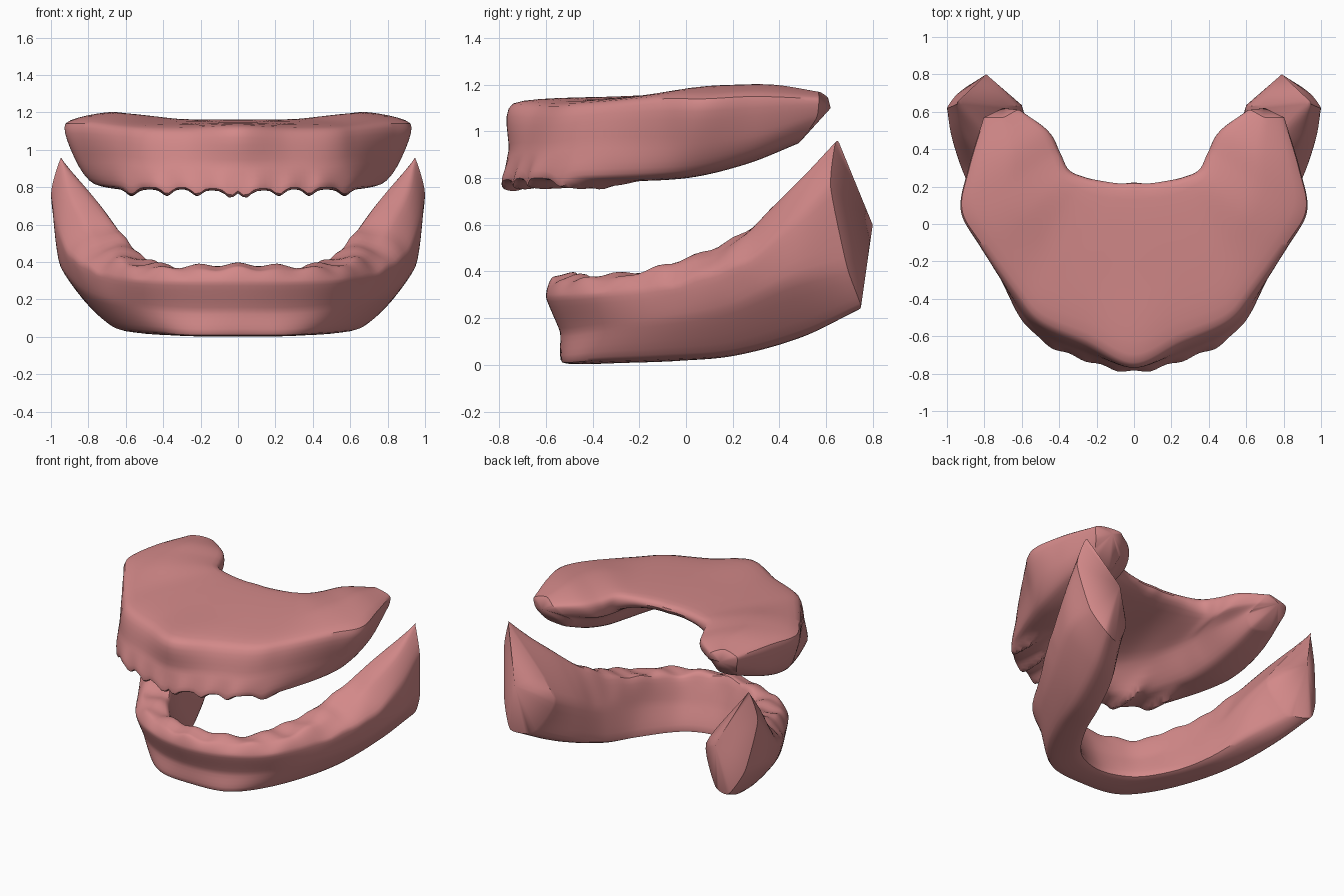
import bpy
import bmesh
import math
from mathutils import Vector

cube = bpy.data.objects.get("Cube")
if cube:
    bpy.data.objects.remove(cube, do_unlink=True)

pink = bpy.data.materials.new("gum pink")
pink.use_nodes = True
colour = (0.65, 0.25, 0.25, 1)
pink.diffuse_color = colour
pink.node_tree.nodes["Principled BSDF"].inputs["Base Color"].default_value = colour


def spline(before, start, end, after, t, tension):
    """Cardinal spline point between start and end."""
    m0, m1 = (end - before) * tension, (after - start) * tension
    a, b = t * t, t * t * t
    return (start * (2 * b - 3 * a + 1) + m0 * (b - 2 * a + t)
            + end * (3 * a - 2 * b) + m1 * (b - a))


def sample_rail(points, steps):
    """Smooth a rail that starts on the mirror plane and ends at the back."""
    pts = [Vector(p) for p in points]
    mirrored = Vector((-pts[1].x, pts[1].y, pts[1].z))
    ext = [mirrored] + pts + [pts[-1] * 2 - pts[-2]]
    out = [spline(*ext[i:i + 4], k / steps, 0.5)
           for i in range(len(pts) - 1) for k in range(steps)]
    return out + [pts[-1]]


def loft_gum(name, rails, cap, detail, tension, steps=10, ring_steps=6):
    """Skin the rails into half a gum, close its back end and mirror it."""
    lines = [sample_rail(r, steps) for r in rails]
    count = len(lines)
    bm = bmesh.new()
    rings = []
    for station in zip(*lines):
        ring = []
        for j in range(count):
            four = [station[(j + d) % count] for d in (-1, 0, 1, 2)]
            for k in range(ring_steps):
                p = spline(*four, k / ring_steps, tension)
                p = detail(p)
                ring.append(bm.verts.new(p))
        rings.append(ring)
    for v in rings[0]:
        v.co.x = 0
    size = count * ring_steps
    for a, b in zip(rings, rings[1:]):
        for j in range(size):
            n = (j + 1) % size
            bm.faces.new((a[j], a[n], b[n], b[j]))
    tip = bm.verts.new(cap)
    for j in range(size):
        bm.faces.new((rings[-1][j], rings[-1][(j + 1) % size], tip))
    bmesh.ops.recalc_face_normals(bm, faces=bm.faces)
    # The half shell is open at the mirror plane, so check its direction
    outward = sum(f.normal.z * f.calc_area() * f.calc_center_median().z
                  + f.normal.y * f.calc_area() * f.calc_center_median().y
                  for f in bm.faces)
    if outward < 0:
        bmesh.ops.reverse_faces(bm, faces=bm.faces)
    mesh = bpy.data.meshes.new(name)
    bm.to_mesh(mesh)
    bm.free()
    mesh.materials.append(pink)
    obj = bpy.data.objects.new(name, mesh)
    bpy.context.collection.objects.link(obj)
    mirror = obj.modifiers.new("mirror", "MIRROR")
    mirror.use_clip = True
    bpy.ops.object.select_all(action="DESELECT")
    obj.select_set(True)
    bpy.context.view_layer.objects.active = obj
    bpy.ops.object.shade_smooth_by_angle(angle=math.radians(35))
    return obj


def bell(value, centre, width):
    return math.exp(-((value - centre) / width) ** 2)


def upper_detail(p):
    # Pointed gum between the tooth positions, and shallow root flutes
    low = min(1, max(0, (0.9 - p.z) / 0.1))
    front = min(1, max(0, (-0.2 - p.y) / 0.15))
    drop = sum(bell(p.x, c, 0.035) for c in (0.04, 0.22, 0.38, 0.57))
    flute = 0.008 * math.cos(p.x * 36) * front * low
    return Vector((p.x, p.y + flute, p.z - 0.035 * drop * low * front))


def lower_detail(p):
    # Small ripples along the crest
    high = min(1, max(0, (p.z - 0.3) / 0.07))
    calm = min(1, max(0, (0.4 - p.y) / 0.2))
    ripple = 0.009 * math.cos(p.x * 30) + 0.006 * math.sin(p.y * 38)
    return Vector((p.x, p.y, p.z + ripple * high * calm))


# Upper gum: rails run from the front centre to the back of one arm
rim = [(0, -.74, 1.12), (.25, -.62, 1.11), (.5, -.51, 1.11), (.63, -.36, 1.12),
       (.82, -.1, 1.14), (.92, .08, 1.14), (.88, .3, 1.15), (.8, .57, 1.14)]
cheek = [(0, -.76, .92), (.28, -.68, .93), (.5, -.58, .93), (.64, -.42, .95),
         (.8, -.12, .95), (.87, .06, .95), (.85, .3, .98), (.79, .56, 1.06)]
crest_out = [(0, -.79, .79), (.28, -.72, .8), (.49, -.62, .8), (.63, -.44, .8),
             (.74, -.14, .81), (.78, .06, .83), (.78, .28, .89), (.74, .5, .97)]
crest_in = [(0, -.7, .79), (.2, -.62, .8), (.36, -.5, .8), (.47, -.34, .8),
            (.54, -.1, .8), (.56, .08, .82), (.58, .28, .87), (.6, .48, .95)]
vault = [(0, -.5, .95), (.12, -.45, .95), (.24, -.36, .95), (.33, -.22, .95),
         (.4, -.05, .96), (.43, .1, .97), (.46, .3, .98), (.55, .5, 1.02)]
palate_low = [(0, .16, 1.08), (.08, .16, 1.08), (.17, .18, 1.08), (.27, .21, 1.07),
              (.36, .26, 1.05), (.4, .34, 1.03), (.44, .45, 1.05), (.58, .58, 1.08)]
palate_high = [(0, .18, 1.16), (.08, .18, 1.16), (.17, .19, 1.16), (.27, .22, 1.16),
               (.36, .27, 1.16), (.41, .37, 1.15), (.48, .5, 1.15), (.62, .61, 1.14)]
plateau = [(0, -.3, 1.15), (.2, -.25, 1.15), (.38, -.22, 1.15), (.48, -.1, 1.16),
           (.6, .05, 1.19), (.66, .2, 1.2), (.67, .38, 1.2), (.7, .57, 1.17)]
loft_gum("upper_gum",
         [rim, cheek, crest_out, crest_in, vault, palate_low, palate_high, plateau],
         (.7, .62, 1.1), upper_detail, 0.36)

# Lower gum: a horseshoe whose arms rise to pointed ends
base_out = [(0, -.53, .01), (.25, -.5, .01), (.42, -.36, .02), (.56, -.1, .03),
            (.66, .2, .05), (.76, .5, .13), (.86, .75, .25)]
waist = [(0, -.54, .14), (.27, -.49, .14), (.5, -.35, .16), (.68, -.1, .19),
         (.82, .18, .24), (.94, .45, .36), (.95, .69, .42)]
bulge = [(0, -.6, .29), (.27, -.55, .29), (.52, -.4, .3), (.7, -.12, .33),
         (.88, .2, .42), (.97, .45, .6), (1, .62, .76)]
ridge_out = [(0, -.57, .37), (.24, -.52, .36), (.47, -.38, .37), (.63, -.12, .41),
             (.76, .2, .52), (.9, .46, .76), (.95, .64, .95)]
ridge_in = [(0, -.47, .38), (.2, -.42, .37), (.33, -.32, .37), (.45, -.12, .4),
            (.6, .2, .52), (.75, .45, .72), (.92, .66, .92)]
tongue_side = [(0, -.4, .2), (.17, -.36, .2), (.3, -.27, .2), (.42, -.08, .23),
               (.5, .2, .28), (.55, .44, .4), (.6, .63, .5)]
base_in = [(0, -.34, .02), (.16, -.3, .02), (.28, -.2, .02), (.4, 0, .03),
           (.48, .22, .06), (.57, .46, .14), (.72, .7, .25)]
loft_gum("lower_gum",
         [base_out, waist, bulge, ridge_out, ridge_in, tongue_side, base_in],
         (.79, .8, .6), lower_detail, 0.3)
